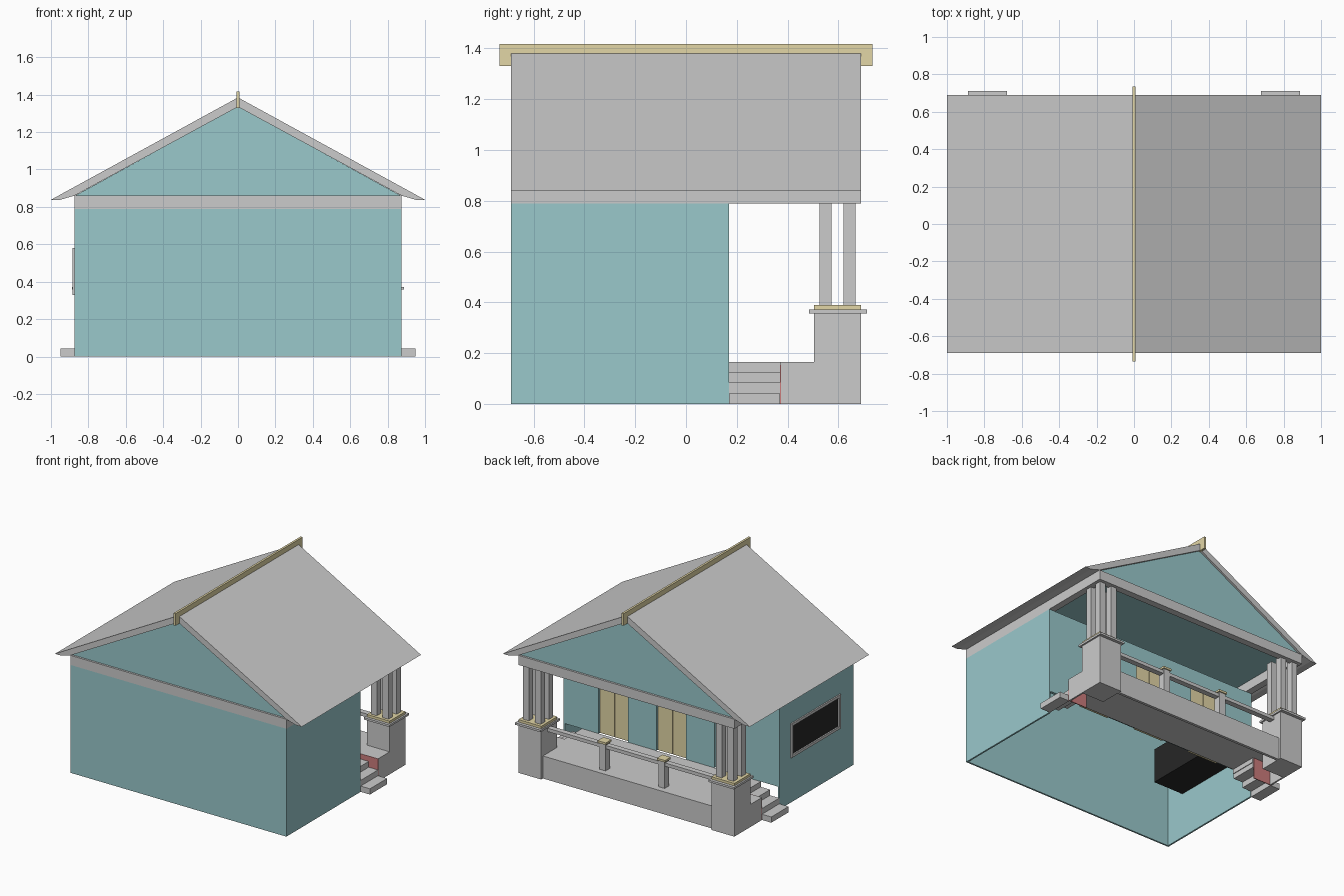
import bpy, bmesh

if "Cube" in bpy.data.objects:
    bpy.data.objects.remove(bpy.data.objects["Cube"])

def material(name, rgb):
    m = bpy.data.materials.new(name)
    m.diffuse_color = (*rgb, 1)
    m.use_nodes = True
    m.node_tree.nodes["Principled BSDF"].inputs["Base Color"].default_value = m.diffuse_color
    return m

TEAL = material("teal", (0.32, 0.58, 0.6))
GOLD = material("gold", (0.76, 0.67, 0.38))
BLACK = material("black", (0.02, 0.02, 0.02))
RED = material("red", (0.6, 0.2, 0.2))

def finish(name, bm, mat):
    bmesh.ops.recalc_face_normals(bm, faces=bm.faces)
    me = bpy.data.meshes.new(name)
    bm.to_mesh(me)
    bm.free()
    ob = bpy.data.objects.new(name, me)
    bpy.context.collection.objects.link(ob)
    if mat:
        me.materials.append(mat)
    return ob

def box(name, x, y, z, mat=None):
    """Box from (min, max) ranges."""
    bm = bmesh.new()
    bmesh.ops.create_cube(bm, size=1)
    for v in bm.verts:
        v.co = [r[0] + (c + 0.5) * (r[1] - r[0]) for c, r in zip(v.co, (x, y, z))]
    return finish(name, bm, mat)

def extrude_y(name, pts, y0, y1, mat=None):
    """Closed x-z profile extruded along y."""
    bm = bmesh.new()
    f = bm.faces.new([bm.verts.new((x, y0, z)) for x, z in pts])
    ext = bmesh.ops.extrude_face_region(bm, geom=[f])["geom"]
    bmesh.ops.translate(bm, vec=(0, y1 - y0, 0),
                        verts=[g for g in ext if isinstance(g, bmesh.types.BMVert)])
    return finish(name, bm, mat)

def sided(name, x, y, z, mat=None):
    """The same box on the right and left side."""
    box(name + "_right", x, y, z, mat)
    box(name + "_left", (-x[1], -x[0]), y, z, mat)

W, D, T = 0.875, 0.69, 0.012
FLOOR, PORCH = 0.165, 0.17

# house walls, open at the bottom; left wall is built around the window
box("front_wall", (-W, W), (-D, -D + T), (0, 0.79), TEAL)
box("right_wall", (W - T, W), (-D, PORCH), (0, 0.79), TEAL)
wy, wz = (-0.53, 0.04), (0.33, 0.58)
L = (-W, -W + T)
box("left_wall_low", L, (-D, PORCH), (0, wz[0]), TEAL)
box("left_wall_high", L, (-D, PORCH), (wz[1], 0.79), TEAL)
box("left_wall_front", L, (-D, wy[0]), wz, TEAL)
box("left_wall_back", L, (wy[1], PORCH), wz, TEAL)

# window box and frame
box("window", (-W, -0.62), wy, wz, BLACK)
F = (-W - 0.01, -W + 0.005)
for i, z in enumerate((wz[0], wz[1] - 0.02)):
    box(f"window_rail_{i}", F, wy, (z, z + 0.02))
for i, y in enumerate((wy[0], wy[1] - 0.02)):
    box(f"window_stile_{i}", F, (y, y + 0.02), wz)

# porch wall with three recessed double doors
top, half = 0.65, 0.12
edges = [-W] + [c + s * half for c in (-0.47, 0, 0.47) for s in (-1, 1)] + [W]
for i in range(0, 8, 2):
    box(f"porch_wall_{i}", (edges[i], edges[i + 1]), (PORCH - 0.02, PORCH), (FLOOR, top), TEAL)
box("porch_wall_lintel", (-W, W), (PORCH - 0.02, PORCH), (top, 0.79), TEAL)
for c in (-0.47, 0, 0.47):
    for s in (-1, 1):
        a, b = sorted((c + s * 0.002, c + s * half))
        box("door_leaf", (a, b), (PORCH - 0.03, PORCH - 0.015), (FLOOR, top), GOLD)

# frieze beams, gable block and roof
for y in (-D, D - 0.05):
    box("end_beam", (-W, W), (y, y + 0.05), (0.79, 0.86))
sided("side_beam", (W - 0.05, W), (-D + 0.05, D - 0.05), (0.79, 0.86))
extrude_y("gable", [(-W, 0.858), (W, 0.858), (0, 1.337)], -D + 0.015, D - 0.015, TEAL)
half_roof = [(1, 0.838), (0.95, 0.838), (W, 0.86)]
outer = [(0.9, 0.893), (1, 0.838)]
prof = ([(0, 1.385)] + outer + half_roof[1:] + [(0, 1.335)]
        + [(-x, z) for x, z in reversed(half_roof[1:])]
        + [(-x, z) for x, z in reversed(outer)])
extrude_y("roof", prof, -D, D)
box("ridge_board", (-0.008, 0.008), (-0.735, 0.735), (1.33, 1.418), GOLD)

# porch floor and skirt
box("porch_floor", (-0.725, 0.725), (PORCH, 0.665), (FLOOR - 0.012, FLOOR))
sided("porch_floor_side", (0.725, W), (0.37, 0.665), (FLOOR - 0.012, FLOOR))
box("porch_skirt", (-0.7, 0.7), (0.65, 0.67), (0, FLOOR))
sided("porch_side", (W - T, W), (0.375, 0.51), (0, FLOOR))
sided("stair_cheek", (0.725, W), (0.37, 0.375), (0, FLOOR), RED)

# side steps
for i, x in enumerate((0.95, 0.875, 0.80)):
    z = 0.042 * (i + 1)
    sided(f"step_{i}", (x - 0.08, x), (PORCH, 0.37), (z - 0.042, z))
sided("step_riser", (0.715, 0.725), (PORCH, 0.37), (0.12, FLOOR))

# corner pedestals with clustered columns
sided("pedestal", (0.69, W), (0.505, D), (0, 0.357))
sided("pedestal_cap", (0.68, 0.887), (0.485, 0.712), (0.357, 0.372))
sided("pedestal_plate", (0.69, W), (0.505, D), (0.372, 0.39), GOLD)
for x in (0.71, 0.805):
    for y in (0.525, 0.62):
        sided("column", (x, x + 0.047), (y, y + 0.047), (0.39, 0.80))

# railing and its two short posts
box("railing", (-0.69, 0.69), (0.58, 0.62), (0.325, 0.35))
sided("rail_post", (0.215, 0.265), (0.575, 0.625), (FLOOR, 0.36))
sided("rail_post_cap", (0.207, 0.273), (0.567, 0.633), (0.36, 0.375), GOLD)
